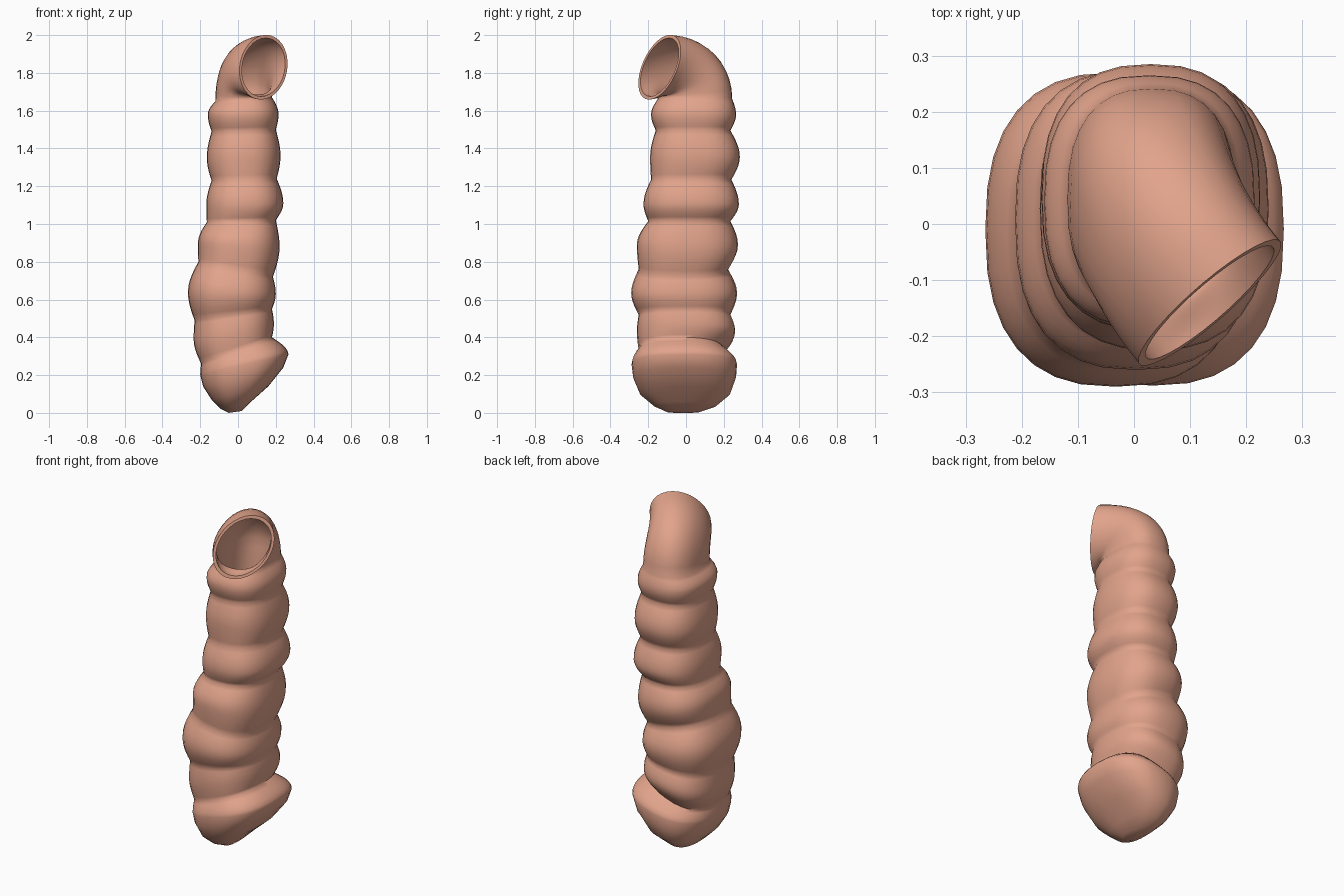
import bpy
import bmesh
from math import sin, cos, pi
from mathutils import Vector

cube = bpy.data.objects.get("Cube")
if cube:
    bpy.data.objects.remove(cube, do_unlink=True)

SIDES = 32
STEPS = 5

skin = bpy.data.materials.new("salmon_skin")
skin.use_nodes = True
color = (0.76, 0.37, 0.26, 1)
skin.diffuse_color = color
skin.node_tree.nodes["Principled BSDF"].inputs["Base Color"].default_value = color

# Tilted rings: right x, right z, left x, left z, front y, back y
end_cap = [
    (-.05, 0, .02, .01, -.10, .07),
    (-.09, .02, .07, .06, -.17, .16),
    (-.14, .07, .16, .14, -.245, .235),
    (-.185, .14, .24, .24, -.28, .265),
    (-.2, .2, .267, .31, -.288, .27),
]
# Alternating creases and bulges up the body
body = [
    (-.195, .26, .18, .4, -.25, .2),
    (-.235, .39, .19, .47, -.26, .26),
    (-.23, .49, .18, .55, -.25, .235),
    (-.265, .64, .2, .63, -.29, .27),
    (-.21, .8, .185, .72, -.25, .22),
    (-.212, .9, .22, .88, -.26, .275),
    (-.165, 1.01, .2, 1.02, -.2, .235),
    (-.168, 1.1, .24, 1.11, -.225, .28),
    (-.14, 1.23, .205, 1.24, -.185, .24),
    (-.165, 1.35, .225, 1.36, -.19, .285),
    (-.14, 1.49, .2, 1.5, -.16, .235),
    (-.16, 1.58, .215, 1.58, -.185, .265),
    (-.12, 1.65, .18, 1.67, -.15, .245),
]


def rounded(v):
    """Superellipse coordinate: a slightly squared circle."""
    return (abs(v) ** 0.8) * (1 if v >= 0 else -1)


def body_ring(x0, z0, x1, z1, y0, y1):
    pts = []
    for i in range(SIDES):
        a = 2 * pi * i / SIDES
        u, v = rounded(cos(a)), rounded(sin(a))
        pts.append(Vector(((x0 + x1) / 2 + u * (x1 - x0) / 2,
                           (y0 + y1) / 2 + v * (y1 - y0) / 2,
                           (z0 + z1) / 2 + u * (z1 - z0) / 2)))
    return pts


def swell(lower, upper, t, rising):
    """Blend two rings: sharp at the crease, round at the bulge."""
    s = sin(t * pi / 2) if rising else 1 - cos(t * pi / 2)
    blend = []
    for k, (p, q) in enumerate(zip(lower, upper)):
        blend.append(p + (q - p) * (t if k in (1, 3) else s))
    return body_ring(*blend)


def shrink(ring, f):
    c = sum(ring, Vector()) / SIDES
    return [c + (p - c) * f for p in ring]


# End cap and segmented body
rings = [body_ring(*r) for r in end_cap]
levels = [end_cap[-1]] + body
for n in range(len(levels) - 1):
    for s in range(1, STEPS + 1):
        rings.append(swell(levels[n], levels[n + 1], s / STEPS, n % 2 == 1))

# Rim of the mouth, facing forward and to the left
centre = Vector((.135, -.14, 1.83))
wide = Vector((.127, .107, .035))
high = Vector((-.012, .035, .168))
rim = []
for i in range(SIDES):
    a = 2 * pi * i / SIDES - pi / 4
    rim.append(centre + wide * cos(a) + high * sin(a))

# Hood bending from the neck to the rim
up = Vector((0, 0, 1))
facing = Vector((.64, -.76, .05))
neck = rings[-1]
hood = []
for s in range(1, 11):
    t = s / 10
    ring = []
    for p, q in zip(neck, rim):
        d = (q - p).length * 0.42
        b, c = p + up * d, q - facing * d
        ring.append(p * (1 - t) ** 3 + b * 3 * t * (1 - t) ** 2
                    + c * 3 * t * t * (1 - t) + q * t ** 3)
    hood.append(ring)
rings += hood

# Hollow inside
rings += [shrink(r, .9) for r in reversed(hood)]
rings += [shrink(body_ring(*body[k]), .85) for k in (-1, -3, -5)]

# Skin all rings into one surface
bm = bmesh.new()
loops = [[bm.verts.new(p) for p in r] for r in rings]
for a, b in zip(loops, loops[1:]):
    for i in range(SIDES):
        j = (i + 1) % SIDES
        bm.faces.new((a[i], a[j], b[j], b[i]))
bm.faces.new(list(reversed(loops[0])))
bm.faces.new(loops[-1])
mesh = bpy.data.meshes.new("segmented_tube")
bm.to_mesh(mesh)
bm.free()
mesh.materials.append(skin)

tube = bpy.data.objects.new("segmented_tube", mesh)
bpy.context.collection.objects.link(tube)
bpy.context.view_layer.objects.active = tube
tube.select_set(True)
bpy.ops.object.shade_smooth_by_angle(angle=1.2)
